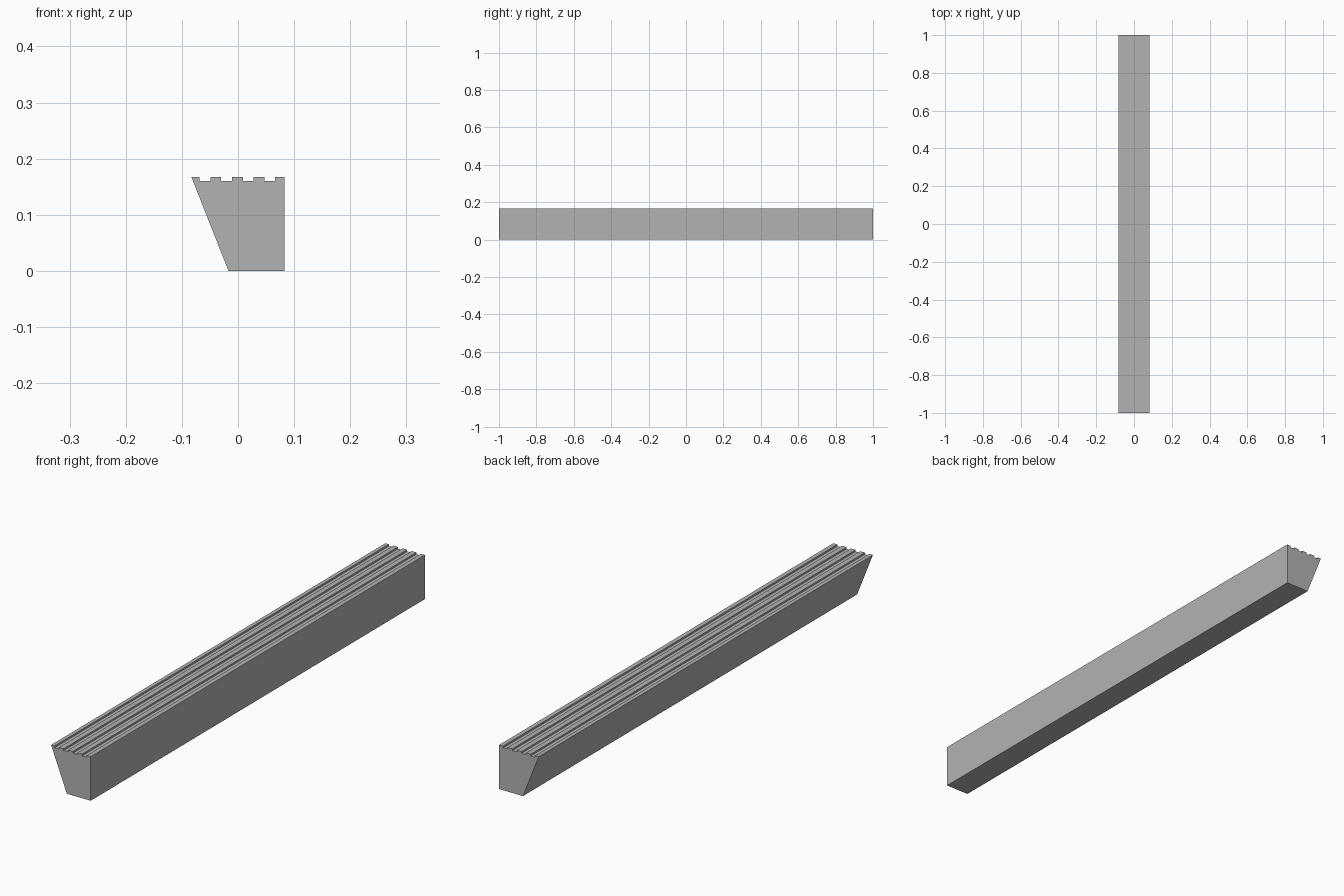
import bpy
import bmesh

cube = bpy.data.objects.get("Cube")
if cube:
    bpy.data.objects.remove(cube, do_unlink=True)

HALF_WIDTH, HALF_LENGTH, HEIGHT = 0.083, 1.0, 0.167
FOOT_LEFT = -0.017
GROOVES, PITCH, GROOVE_WIDTH, GROOVE_DEPTH = 4, 0.0385, 0.0193, 0.0065
FIRST_GROOVE = -0.0685


def flat_material(name, colour):
    mat = bpy.data.materials.new(name)
    mat.use_nodes = True
    mat.diffuse_color = colour
    mat.node_tree.nodes["Principled BSDF"].inputs["Base Color"].default_value = colour
    return mat


# Cross-section: one upright side, one sloping side, grooved top
profile = [(FOOT_LEFT, 0), (HALF_WIDTH, 0), (HALF_WIDTH, HEIGHT)]
for i in reversed(range(GROOVES)):
    start = FIRST_GROOVE + i * PITCH
    end = start + GROOVE_WIDTH
    floor = HEIGHT - GROOVE_DEPTH
    profile += [(end, HEIGHT), (end, floor), (start, floor), (start, HEIGHT)]
profile.append((-HALF_WIDTH, HEIGHT))

# Extrude the section along the full length
bm = bmesh.new()
front = bm.faces.new([bm.verts.new((x, -HALF_LENGTH, z)) for x, z in profile])
extruded = bmesh.ops.extrude_face_region(bm, geom=[front], use_keep_orig=True)
moved = [v for v in extruded["geom"] if isinstance(v, bmesh.types.BMVert)]
bmesh.ops.translate(bm, verts=moved, vec=(0, 2 * HALF_LENGTH, 0))
bmesh.ops.recalc_face_normals(bm, faces=bm.faces)

mesh = bpy.data.meshes.new("grooved_beam")
bm.to_mesh(mesh)
bm.free()
mesh.materials.append(flat_material("plain grey", (0.45, 0.45, 0.45, 1)))
beam = bpy.data.objects.new("grooved_beam", mesh)
bpy.context.collection.objects.link(beam)
